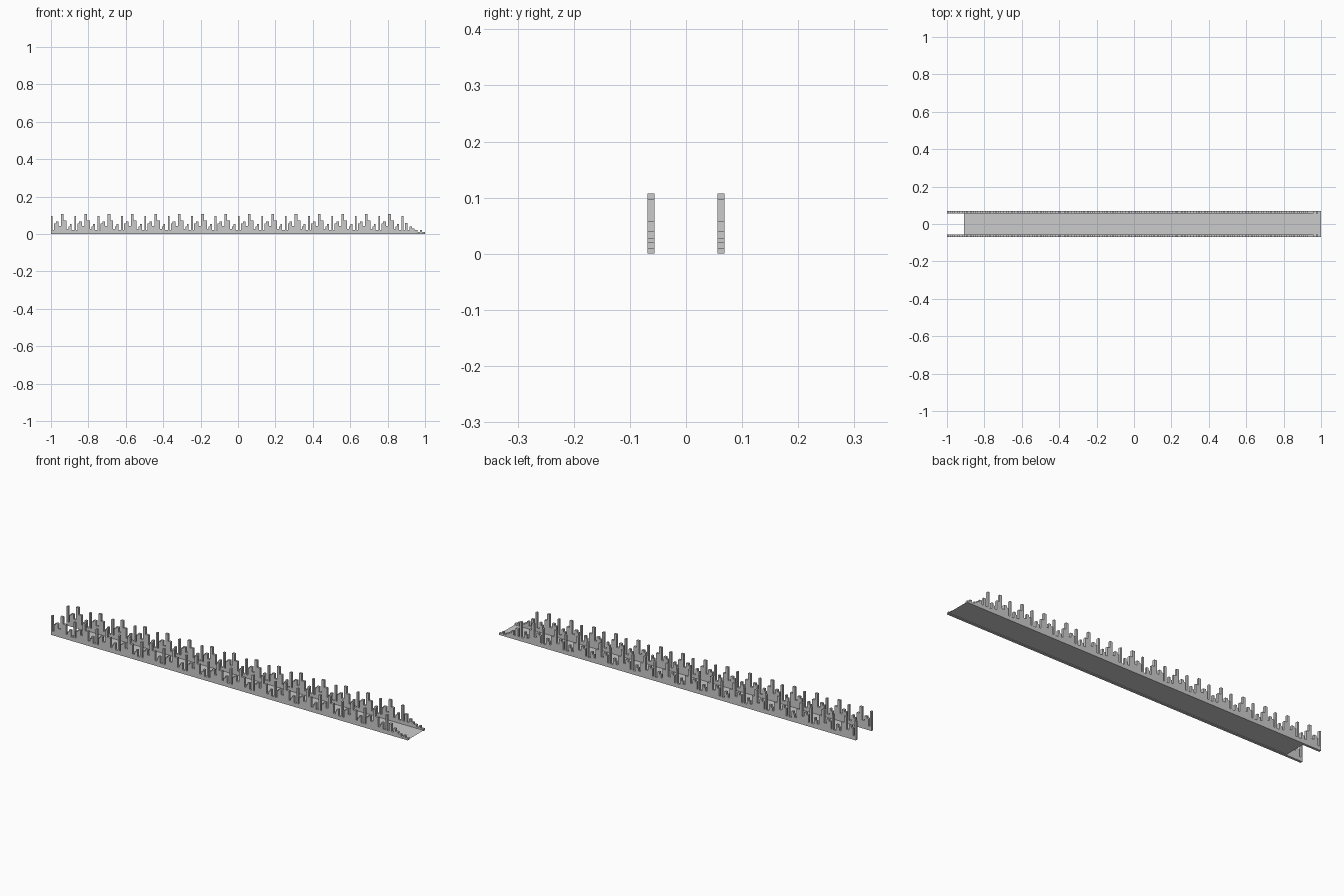
import bpy, bmesh

if "Cube" in bpy.data.objects:
    bpy.data.objects.remove(bpy.data.objects["Cube"])

PERIOD = 0.125
WALL_Y = 0.0625
WALL_T = 0.012

# (width, height) steps of one repeating skyline section, and of the fading end section
SECTION = [(0.009, 0.097), (0.007, 0.020), (0.010, 0.057), (0.014, 0.066), (0.013, 0.042),
           (0.014, 0.107), (0.016, 0.072), (0.010, 0.025), (0.008, 0.040),
           (0.010, 0.052), (0.014, 0.020)]
END = [(0.009, 0.097), (0.009, 0.020), (0.014, 0.058), (0.011, 0.020), (0.012, 0.040),
       (0.014, 0.028), (0.016, 0.020), (0.014, 0.010), (0.010, 0.020), (0.016, 0.010)]


def skyline():
    pts, x = [(-1.0, 0.0)], -1.0
    for i in range(16):
        steps = END if i == 15 else SECTION
        scale = PERIOD / sum(w for w, h in steps)
        for w, h in steps:
            pts.append((x, h))
            x += w * scale
            pts.append((x, h))
    pts.append((x, 0.0))
    return pts


def make_object(name, bm):
    bmesh.ops.recalc_face_normals(bm, faces=bm.faces[:])
    mesh = bpy.data.meshes.new(name)
    bm.to_mesh(mesh)
    bm.free()
    obj = bpy.data.objects.new(name, mesh)
    bpy.context.collection.objects.link(obj)
    return obj


# stepped side walls
for name, y in (("front_wall", -WALL_Y), ("back_wall", WALL_Y)):
    bm = bmesh.new()
    face = bm.faces.new([bm.verts.new((x, y - WALL_T / 2, z)) for x, z in skyline()])
    ext = bmesh.ops.extrude_face_region(bm, geom=[face], use_keep_orig=True)
    verts = [v for v in ext["geom"] if isinstance(v, bmesh.types.BMVert)]
    bmesh.ops.translate(bm, verts=verts, vec=(0, WALL_T, 0))
    make_object(name, bm)

# thin floor sheet between the walls
bm = bmesh.new()
bm.faces.new([bm.verts.new((x, y, 0.003)) for x, y in
              ((-0.91, -0.058), (1.0, -0.058), (1.0, 0.058), (-0.91, 0.058))])
make_object("floor_sheet", bm)
